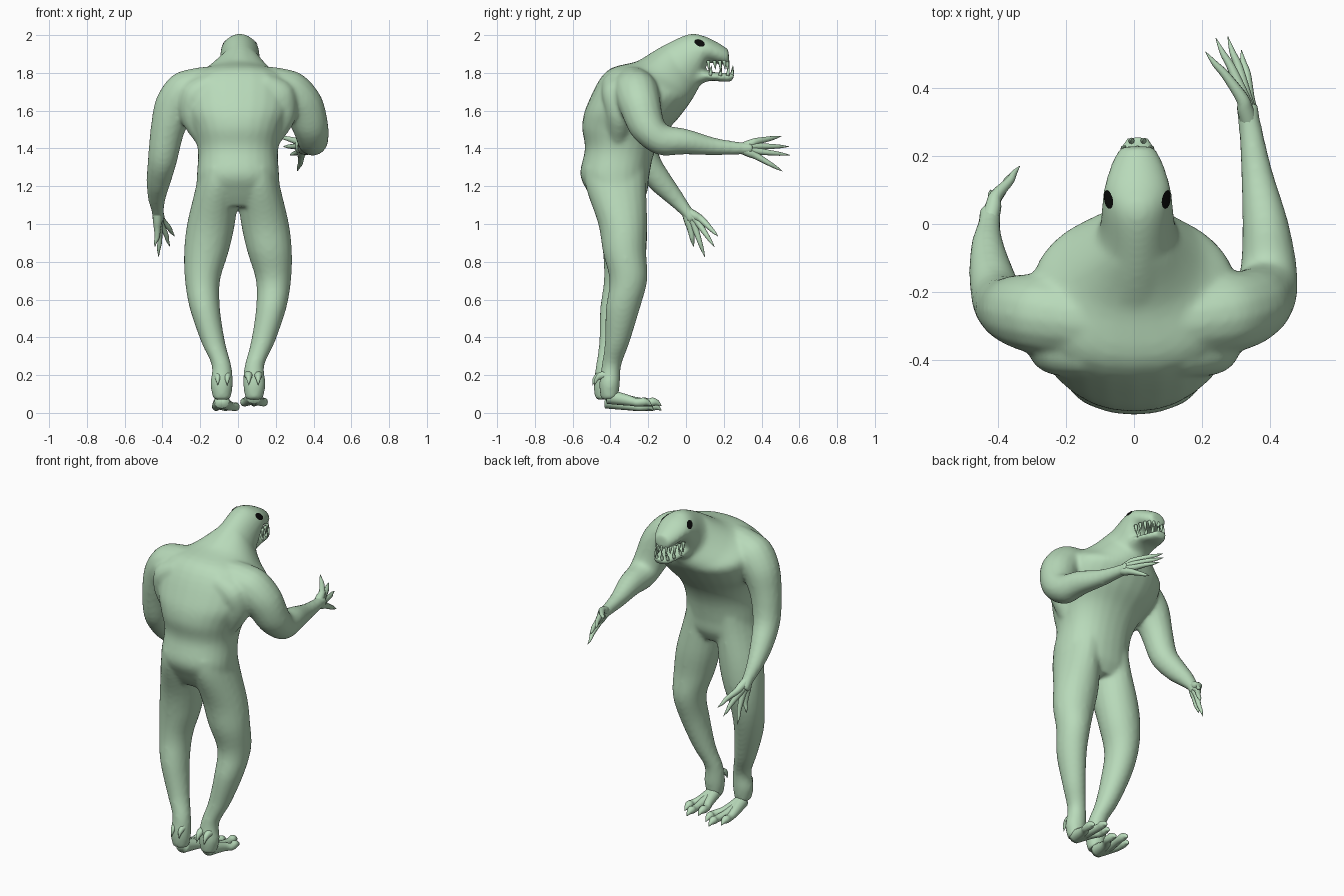
import bpy, bmesh, math
from mathutils import Vector
from mathutils.bvhtree import BVHTree

if "Cube" in bpy.data.objects:
    bpy.data.objects.remove(bpy.data.objects["Cube"])


def material(name, rgb):
    m = bpy.data.materials.new(name)
    m.diffuse_color = (*rgb, 1)
    m.use_nodes = True
    m.node_tree.nodes["Principled BSDF"].inputs["Base Color"].default_value = m.diffuse_color
    return m


GREEN = material("pale green skin", (0.48, 0.70, 0.49))
BLACK = material("black eye", (0.003, 0.003, 0.003))


def loft(bm, rings, segs=20, steps=4, power=1.0):
    """Closed skin through rings (centre, u, v), spline-smoothed lengthwise."""
    def spline(a, b, c, d, t):
        return 0.5 * (2 * b + (c - a) * t + (2 * a - 5 * b + 4 * c - d) * t * t
                      + (3 * b - a - 3 * c + d) * t ** 3)
    n = len(rings)
    fine = []
    for i in range(n - 1):
        q = [rings[max(0, min(n - 1, i + k))] for k in (-1, 0, 1, 2)]
        for s in range(steps):
            fine.append([spline(*(r[j] for r in q), s / steps) for j in range(3)])
    fine.append(rings[-1])

    def soft(x):
        return math.copysign(abs(x) ** power, x)
    loops = []
    for c, u, v in fine:
        angles = [2 * math.pi * k / segs for k in range(segs)]
        loops.append([bm.verts.new(c + u * soft(math.cos(a)) + v * soft(math.sin(a))) for a in angles])
    faces = [bm.faces.new(loops[0]), bm.faces.new(loops[-1])]
    for a, b in zip(loops, loops[1:]):
        for k in range(segs):
            j = (k + 1) % segs
            faces.append(bm.faces.new((a[k], a[j], b[j], b[k])))
    bmesh.ops.recalc_face_normals(bm, faces=faces)


def tube(bm, path, segs=16, steps=4):
    """Round limb along points (x, y, z, radius)."""
    pts = [Vector(p[:3]) for p in path]
    ref = Vector((math.copysign(1, path[0][0]), 0, 0.6))
    rings = []
    for i, p in enumerate(pts):
        t = (pts[min(i + 1, len(pts) - 1)] - pts[max(i - 1, 0)]).normalized()
        u = t.cross(ref).normalized()
        rings.append((p, u * path[i][3], t.cross(u) * path[i][3]))
    loft(bm, rings, segs, steps)


def profile(bm, rows, power=1.0):
    """Rings given by back point (y, z), front point (y, z) and half width."""
    rings = []
    for y1, z1, y2, z2, w in rows:
        x = 0.01 if y1 > -0.2 else 0.0
        rings.append((Vector((x, (y1 + y2) / 2, (z1 + z2) / 2)), Vector((w, 0, 0)),
                      Vector((0, (y1 - y2) / 2, (z1 - z2) / 2))))
    loft(bm, rings, 28, 5, power)


def finish(bm, name, mat):
    me = bpy.data.meshes.new(name)
    bm.to_mesh(me)
    bm.free()
    me.materials.append(mat)
    for f in me.polygons:
        f.use_smooth = True
    ob = bpy.data.objects.new(name, me)
    bpy.context.collection.objects.link(ob)
    return ob


# Torso up to the neck
bm = bmesh.new()
profile(bm, [
    (-.47, 1.09, -.24, 1.10, .19),
    (-.52, 1.17, -.205, 1.17, .218),
    (-.56, 1.265, -.195, 1.25, .218),
    (-.535, 1.40, -.17, 1.37, .212),
    (-.55, 1.52, -.12, 1.47, .24),
    (-.52, 1.64, -.04, 1.56, .295),
    (-.42, 1.81, .02, 1.64, .30),
    (-.25, 1.865, .045, 1.68, .20),
    (-.12, 1.94, .06, 1.715, .115),
], 0.9)
# Neck and upper head, narrower towards the crown
profile(bm, [
    (-.25, 1.865, .045, 1.68, .18),
    (-.12, 1.945, .065, 1.715, .117),
    (.015, 2.005, .09, 1.78, .104),
    (.095, 1.995, .115, 1.85, .098),
    (.17, 1.96, .18, 1.845, .077),
    (.225, 1.925, .23, 1.838, .05),
], 1.05)
# Lower jaw
profile(bm, [
    (.02, 1.84, .06, 1.73, .08),
    (.11, 1.81, .125, 1.758, .078),
    (.20, 1.80, .20, 1.752, .06),
    (.258, 1.797, .245, 1.755, .035),
], 0.85)
# Arms: one reaching forward, one hanging
tube(bm, [(.08, -.29, 1.74, .10), (.20, -.275, 1.715, .115), (.28, -.26, 1.69, .118), (.345, -.24, 1.62, .11),
          (.385, -.20, 1.51, .095), (.395, -.125, 1.445, .083), (.385, 0, 1.435, .068),
          (.36, .15, 1.41, .047), (.34, .29, 1.40, .034), (.33, .35, 1.40, .034)])
tube(bm, [(-.08, -.29, 1.74, .10), (-.20, -.275, 1.715, .115), (-.28, -.265, 1.69, .118), (-.335, -.255, 1.62, .108),
          (-.375, -.245, 1.49, .09), (-.40, -.215, 1.34, .078), (-.42, -.14, 1.23, .065),
          (-.43, -.06, 1.14, .048), (-.425, 0, 1.07, .034), (-.42, .04, 1.02, .034)])
# Shoulder blades: fill the back corners beside the arms
for s in (1, -1):
    tube(bm, [(s * .12, -.38, 1.74, .07), (s * .22, -.36, 1.68, .085),
              (s * .235, -.35, 1.58, .075), (s * .17, -.36, 1.44, .05)])
# Legs
LEG = [(.10, -.375, 1.30, .10, .165), (.11, -.37, 1.19, .115, .16), (.143, -.335, 1.0, .127, .13),
       (.168, -.325, .85, .118, .115), (.188, -.305, .70, .093, .10), (.175, -.335, .55, .08, .09),
       (.13, -.365, .37, .063, .065), (.087, -.395, .25, .052, .052), (.087, -.405, .15, .06, .055),
       (.085, -.405, .07, .045, .045)]
for s in (1, -1):
    back = 0.0 if s > 0 else 0.03
    loft(bm, [(Vector((s * x, y - back * (z < .75), z)), Vector((rx, 0, 0)), Vector((0, ry, 0)))
              for x, y, z, rx, ry in LEG])
body = finish(bm, "body", GREEN)
# Fuse the overlapping parts into one soft skin
rem = body.modifiers.new("fuse", 'REMESH')
rem.mode = 'VOXEL'
rem.voxel_size = 0.011
rem.use_smooth_shade = True
smo = body.modifiers.new("soften", 'SMOOTH')
smo.factor = 0.5
smo.iterations = 10

# Fingers: fanned from the wrist, tapering into claws
HANDS = {
    "right_fingers": (Vector((.34, .29, 1.40)), Vector((.325, .37, 1.40)), Vector((-.25, 0, 1)),
                      [(.21, .505, 1.465), (.24, .545, 1.41), (.275, .55, 1.365), (.315, .51, 1.28)]),
    "left_fingers": (Vector((-.425, .0, 1.07)), Vector((-.415, .055, 1.0)), Vector((.3, .8, .6)),
                     [(-.335, .17, .935), (-.36, .15, .88), (-.42, .10, .825), (-.44, .04, .88)]),
}
for name, (wrist, palm, across, tips) in HANDS.items():
    bm = bmesh.new()
    for k, tip in enumerate(tips):
        tip = Vector(tip)
        base = palm + across * (.036 - .025 * k)
        mid = base.lerp(tip, .5) + Vector((.005, 0, 0))
        tube(bm, [(*wrist, .026), (*wrist.lerp(base, .6), .024), (*base, .019), (*mid, .013),
                  (*base.lerp(tip, .75), .009), (*tip, .001)], 10)
    finish(bm, name, GREEN)

# Feet: three clawed toes and two heel claws each
for side, s, dz, dy in (("right", 1, .012, 0), ("left", -1, -.012, -.01)):
    bm = bmesh.new()
    for mx, tx, ty in ((.055, .035, -.17), (.085, .085, -.13), (.11, .135, -.18)):
        tx -= .02 if s < 0 else 0
        tube(bm, [(s * .085, -.41 + dy, .075 + dz, .04), (s * mx, -.30 + dy, .053 + dz, .027),
                  (s * tx, ty - .08, .043 + dz, .021), (s * tx, ty - .045, .046 + dz, .023),
                  (s * tx, ty - .02, .04 + dz, .014), (s * tx, ty, .025 + dz, .001)], 12)
    for dx in (-.03, .02):
        tube(bm, [(s * (.087 + dx), -.42 + dy, .20, .025), (s * (.087 + dx), -.455 + dy, .195, .019),
                  (s * (.087 + dx), -.475 + dy, .175, .011), (s * (.087 + dx), -.485 + dy, .145, .001)], 10)
    finish(bm, side + "_toes", GREEN)

# Teeth: curved rows along both jaws
bm = bmesh.new()
for root_z, tip_z, reach, wide, count in ((1.865, 1.803, .22, .076, 11), (1.785, 1.84, .245, .064, 8)):
    for k in range(count):
        a = math.pi * (k + .5) / count
        x = .01 + wide * math.copysign(abs(math.cos(a)) ** .8, math.cos(a))
        y = .10 + (reach - .10) * math.sin(a)
        tip = tip_z + (.015 if k % 2 else 0) * (1 if root_z > tip_z else -1)
        tube(bm, [(x, y, root_z, .01), (x, y + .004, (root_z + tip) / 2, .007),
                  (x, y + .006, tip, .0008)], 8, 2)
finish(bm, "teeth", GREEN)

# Eyes: thin black plates laid on the head
deps = bpy.context.evaluated_depsgraph_get()
skin = BVHTree.FromObject(body, deps)
for side, s in (("right", 1), ("left", -1)):
    bm = bmesh.new()
    bmesh.ops.create_circle(bm, cap_ends=True, cap_tris=True, segments=20, radius=1)
    for v in bm.verts:
        a, b = v.co.x * .027, v.co.y * .018
        start = Vector((s * .4, .072 + a, 1.957 + b - .25 * a))
        hit, nor, _, _ = skin.ray_cast(start, Vector((-s, 0, 0)))
        v.co = hit + nor * .003 if hit else Vector((s * .09, start.y, start.z))
    bm.normal_update()
    if sum(f.normal.x for f in bm.faces) * s < 0:
        bmesh.ops.reverse_faces(bm, faces=bm.faces[:])
    finish(bm, side + "_eye", BLACK)
